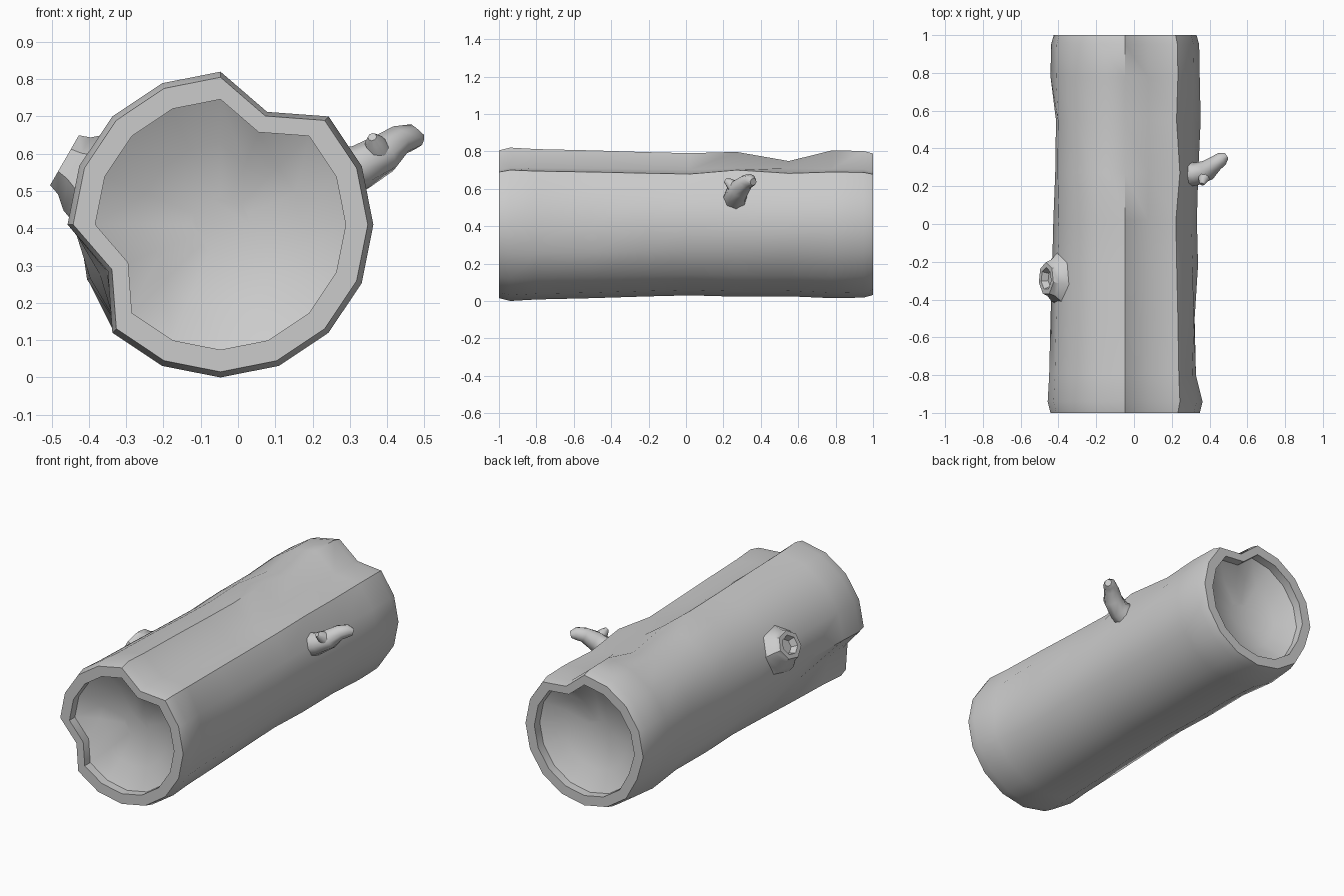
import bpy, bmesh, math
from mathutils import Vector

if "Cube" in bpy.data.objects:
    bpy.data.objects.remove(bpy.data.objects["Cube"])


def loft(name, rings, angle=40):
    """Skin a list of equal-sized point rings, closing both ends."""
    bm = bmesh.new()
    vs = [[bm.verts.new(p) for p in r] for r in rings]
    n = len(rings[0])
    for a, b in zip(vs, vs[1:]):
        for i in range(n):
            j = (i + 1) % n
            bm.faces.new((a[i], a[j], b[j], b[i]))
    bm.faces.new(vs[0][::-1])
    bm.faces.new(vs[-1])
    bmesh.ops.recalc_face_normals(bm, faces=bm.faces)
    me = bpy.data.meshes.new(name)
    bm.to_mesh(me)
    bm.free()
    ob = bpy.data.objects.new(name, me)
    bpy.context.collection.objects.link(ob)
    bpy.ops.object.select_all(action='DESELECT')
    ob.select_set(True)
    bpy.context.view_layer.objects.active = ob
    bpy.ops.object.shade_smooth_by_angle(angle=math.radians(angle))
    return ob


def circle(center, axis, radius, sides, squash=1.0):
    """Ring of points facing along an axis."""
    c, w = Vector(center), Vector(axis).normalized()
    u = w.cross(Vector((0, 0, 1))).normalized()
    v = w.cross(u)
    return [c + u * radius * math.cos(t) + v * radius * squash * math.sin(t)
            for t in (2 * math.pi * i / sides for i in range(sides))]


def log_ring(y, r, dents, scale=1.0):
    """Sixteen-sided trunk section; dents replace the radius of single corners."""
    pts = []
    for k in range(16):
        a = k * math.pi / 8
        rk = dents.get(k, r) * scale
        pts.append(Vector((-.047 + rk * math.cos(a), y, .41 + rk * math.sin(a))))
    return pts


# Hollow log: y, radius, dented corners (3 = top groove, 9 = lower left groove)
sections = [
    (-1.0, .395, {3: .315, 9: .315}),
    (-.94, .41, {3: .327, 9: .327}),
    (-.80, .402, {3: .325, 9: .33, 0: .375, 1: .385}),
    (-.50, .395, {3: .322, 9: .35, 0: .368}),
    (-.22, .386, {3: .318, 9: .378}),
    (.02, .38, {3: .315, 9: .38}),
    (.27, .387, {3: .325, 2: .41, 8: .37}),
    (.55, .385, {3: .325, 4: .338, 5: .358, 0: .40, 8: .366}),
    (.78, .395, {3: .32, 9: .375, 10: .405}),
    (.95, .392, {3: .318, 9: .375}),
    (1.0, .378, {3: .305, 9: .365}),
]
front, back = sections[0], sections[-1]
hollow = [(0, .85), (.05, .85), (.11, .55), (.14, .2)]   # depth, scale
rings = [log_ring(-1 + d, front[1], front[2], s) for d, s in reversed(hollow)]
rings += [log_ring(*s) for s in sections]
rings += [log_ring(1 - d, back[1], back[2], s) for d, s in hollow]
loft("hollow_log", rings)

# Broken knot on the left side with a shallow recess
axis = Vector((-.87, 0, .5))
base = Vector((-.40, -.29, .545))
knot = [(-.05, .16), (.01, .135), (.045, .10), (.075, .088), (.075, .06), (.04, .045)]
loft("side_knot", [circle(base + axis * d, axis, r, 7, .9) for d, r in knot])


# Forked branch stub on the right side
def limb(name, path):
    pts = [Vector(p[:3]) for p in path]
    out = []
    for i, p in enumerate(path):
        d = pts[min(i + 1, len(pts) - 1)] - pts[max(i - 1, 0)]
        out.append(circle(pts[i], d, p[3], 8))
    return loft(name, out, 50)


limb("branch_stub", [(.26, .265, .54, .075), (.33, .265, .565, .06),
                     (.39, .285, .60, .055), (.43, .32, .635, .042),
                     (.465, .345, .643, .036), (.488, .36, .637, .02)])
limb("branch_fork", [(.385, .29, .585, .045), (.375, .255, .61, .036),
                     (.365, .23, .633, .025), (.36, .21, .645, .012)])
